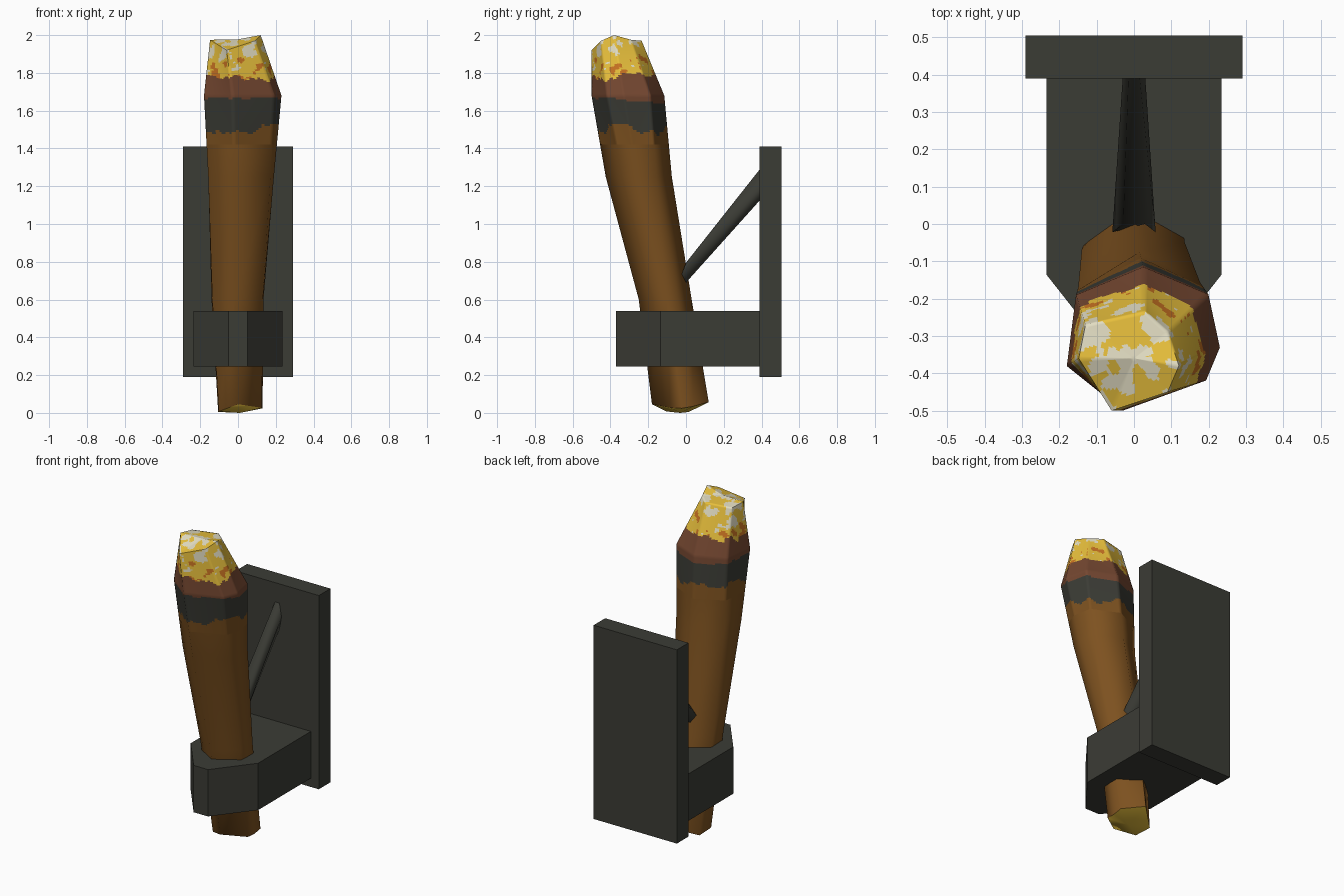
import bpy, bmesh, math
from mathutils import Vector, noise

if "Cube" in bpy.data.objects:
    bpy.data.objects.remove(bpy.data.objects["Cube"])


def material(name, rgb):
    m = bpy.data.materials.new(name)
    m.diffuse_color = (*rgb, 1)
    m.use_nodes = True
    m.node_tree.nodes["Principled BSDF"].inputs["Base Color"].default_value = m.diffuse_color
    return m


IRON = material("dark iron", (0.044, 0.045, 0.036))
WOOD = material("brown wood", (0.205, 0.083, 0.014))
EMBER = material("red brown", (0.175, 0.063, 0.030))
YELLOW = material("flame yellow", (0.80, 0.52, 0.045))
CREAM = material("hot cream", (0.76, 0.72, 0.54))
ORANGE = material("orange", (0.58, 0.17, 0.016))


def make(name, verts, faces, mats, smooth=None):
    me = bpy.data.meshes.new(name)
    me.from_pydata([tuple(v) for v in verts], [], faces)
    bm = bmesh.new()
    bm.from_mesh(me)
    bmesh.ops.remove_doubles(bm, verts=bm.verts, dist=1e-5)
    bmesh.ops.recalc_face_normals(bm, faces=bm.faces)
    bm.to_mesh(me)
    bm.free()
    ob = bpy.data.objects.new(name, me)
    bpy.context.collection.objects.link(ob)
    for m in mats:
        me.materials.append(m)
    if smooth:
        bpy.ops.object.select_all(action='DESELECT')
        ob.select_set(True)
        bpy.context.view_layer.objects.active = ob
        bpy.ops.object.shade_smooth_by_angle(angle=math.radians(smooth))
    return ob


def loft(rings):
    n = len(rings[0])
    verts = [v for r in rings for v in r]
    faces = [(i * n + j, i * n + (j + 1) % n, (i + 1) * n + (j + 1) % n, (i + 1) * n + j)
             for i in range(len(rings) - 1) for j in range(n)]
    return verts, faces


def capped(rings):
    v, f = loft(rings)
    n = len(rings[0])
    return v, f + [tuple(range(n)), tuple(range(len(v) - n, len(v)))]


# Torch sections in unit coordinates: near-hexagonal below, irregular above
HEX = [(1, .05), (1, .45), (0, 1), (-1, .3), (-.97, -.5), (-.1, -1), (.97, -.35)]
WIDE = [(1, -.12), (.85, .62), (0, 1), (-.88, .61), (-1, -.38), (-.27, -1), (.82, -.58)]
HALF = [((a + c) / 2, (b + d) / 2) for (a, b), (c, d) in zip(HEX, WIDE)]


def ring(section, x0, x1, y0, y1, zf):
    return [Vector(((x0 + x1) / 2 + u * (x1 - x0) / 2,
                    (y0 + y1) / 2 + v * (y1 - y0) / 2, zf(u, v))) for u, v in section]


def mix(a, b, t):
    return [p.lerp(q, t) for p, q in zip(a, b)]


def divide(r, k):
    return [r[i].lerp(r[(i + 1) % len(r)], s / k) for i in range(len(r)) for s in range(k)]


foot = ring(HEX, -.105, .13, -.18, .12, lambda u, v: .012 + .012 * u + .005 * v + .04 * v * v)
low = ring(HEX, -.14, .135, -.25, .03, lambda u, v: .60)
mid = ring(HALF, -.16, .19, -.425, -.075, lambda u, v: 1.25)
wide = ring(WIDE, -.18, .23, -.50, -.115, lambda u, v: 1.68)
top = [Vector(p) for p in ((.12, -.38, 2.0), (.09, -.29, 1.975), (.03, -.235, 1.97),
                           (-.13, -.27, 1.965), (-.148, -.36, 1.975),
                           (-.06, -.50, 1.92), (.09, -.45, 1.97))]
tip = [Vector((0, -.36, 1.978))] * 7
base = [Vector((.01, -.03, 0))] * 7
joint = mix(mid, wide, .4)

# Wooden shaft with a pale cut end
shaft = make("torch_shaft", *loft([base, foot, low, mid, joint]), [WOOD, YELLOW], 70)
for p in shaft.data.polygons:
    p.material_index = 1 if p.normal.z < -.6 else 0

# Burning head, finely cut so the colours have ragged borders
CUTS = 14
rows = []
for a, b, steps in ((joint, wide, 24), (wide, top, 32), (top, tip, 14)):
    rows += [divide(mix(a, b, i / steps), CUTS) for i in range(steps)]
rows.append(divide(tip, CUTS))
head = make("torch_head", *loft(rows), [WOOD, IRON, EMBER, YELLOW, CREAM, ORANGE], 70)
for p in head.data.polygons:
    c = p.center
    back = c.y + .4
    rag = noise.noise(c * 9) * .05 + noise.noise(c * 28) * .025
    patch = noise.noise(c * 20 + Vector((3, 7, 1))) + .35 * noise.noise(c * 45)
    z = c.z + rag
    if z < 1.50:
        k = 0
    elif c.z + rag * .3 < 1.662 - .08 * back:
        k = 1
    elif z < 1.775 + .06 * back:
        k = 2
    elif z < 1.87 and patch < -.24:
        k = 5
    elif patch > .45 - 2.4 * (c.z - 1.79) + .6 * c.x + .3 * back:
        k = 4
    else:
        k = 3
    p.material_index = k

# Wall plate
plate = [(-.29, .39), (.29, .39), (.29, .505), (-.29, .505)]
make("wall_plate", *capped([[(x, y, z) for x, y in plate] for z in (.19, 1.41)]), [IRON])

# Holder block with chamfered nose
nose = [(.05, -.37), (.235, -.135), (.235, .39)]
outline = nose + [(-x, y) for x, y in reversed(nose)]
make("holder_block", *capped([[(x, y, z) for x, y in outline] for z in (.245, .54)]), [IRON])


# Diagonal six-sided brace, wider at the torch
def brace_end(w, y_mid, y, z_low, z_mid, z_top):
    return [(w, y_mid, z_mid), (w * .5, y, z_top), (-w * .5, y, z_top),
            (-w, y_mid, z_mid), (-w * .5, y, z_low), (w * .5, y, z_low)]


make("diagonal_brace", *capped([brace_end(.058, -.022, .0, .69, .735, .795),
                                brace_end(.03, .395, .395, 1.13, 1.21, 1.295)]), [IRON], 70)
